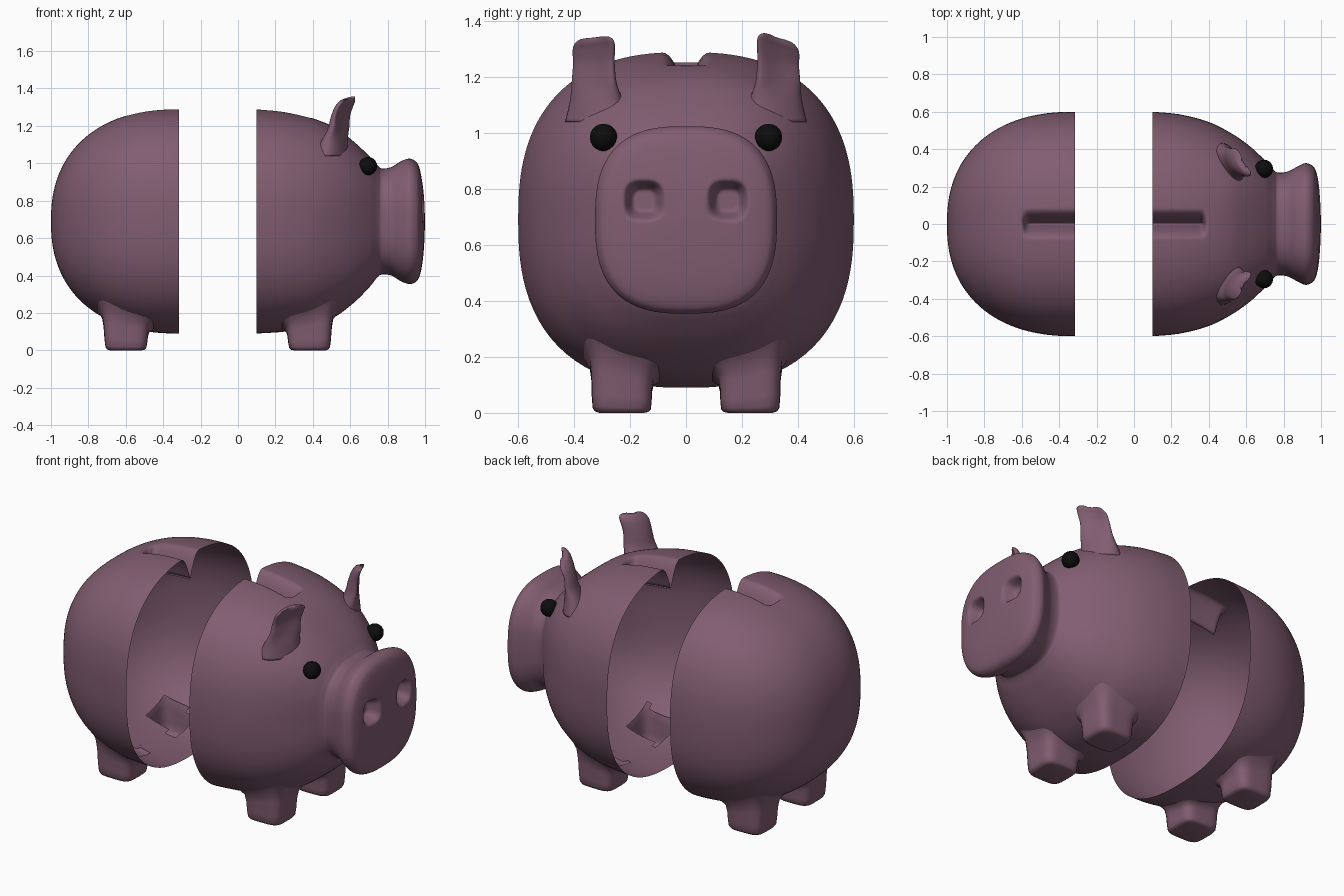
import bpy, bmesh, math
from mathutils import Vector
from mathutils.bvhtree import BVHTree

cube = bpy.data.objects.get("Cube")
if cube:
    bpy.data.objects.remove(cube, do_unlink=True)


def material(name, rgb):
    m = bpy.data.materials.new(name)
    m.use_nodes = True
    m.diffuse_color = (*rgb, 1)
    m.node_tree.nodes["Principled BSDF"].inputs["Base Color"].default_value = (*rgb, 1)
    return m


PINK = material("dusty_mauve", (0.22, 0.11, 0.165))
BLACK = material("eye_black", (0.004, 0.004, 0.004))
MID = 0.69


def smooth(t):
    t = max(0.0, min(1.0, t))
    return t * t * (3 - 2 * t)


def oval(n, power, warp=0.0):
    """Unit superellipse; warp crowds the points around the top."""
    pts = []
    for i in range(n):
        u = 2 * math.pi * i / n
        t = u - warp * math.sin(u)
        s, c = math.sin(t), math.cos(t)
        r = (abs(s) ** power + abs(c) ** power) ** (-1 / power)
        pts.append((r * s, r * c))
    return pts


def loft(rings, cap_first=False, cap_last=False):
    bm = bmesh.new()
    rows = [[bm.verts.new(p) for p in ring] for ring in rings]
    n = len(rows[0])
    for a, b in zip(rows, rows[1:]):
        for i in range(n):
            j = (i + 1) % n
            bm.faces.new((a[i], a[j], b[j], b[i]))
    if cap_first:
        bm.faces.new(rows[0])
    if cap_last:
        bm.faces.new(rows[-1])
    bmesh.ops.remove_doubles(bm, verts=bm.verts, dist=1e-5)
    bmesh.ops.recalc_face_normals(bm, faces=bm.faces)
    return bm


def finish(bm, name, mat):
    mesh = bpy.data.meshes.new(name)
    bm.to_mesh(mesh)
    bm.free()
    mesh.materials.append(mat)
    for p in mesh.polygons:
        p.use_smooth = True
    ob = bpy.data.objects.new(name, mesh)
    bpy.context.collection.objects.link(ob)
    return ob


def spline(keys, steps):
    """Smooth interpolation through rows of numbers."""
    out = []
    last = len(keys) - 1
    for i in range(last):
        k = [keys[max(0, min(last, i + d))] for d in (-1, 0, 1, 2)]
        for s in range(steps):
            t = s / steps
            out.append([b + 0.5 * t * (c - a + t * (2 * a - 5 * b + 4 * c - d + t * (3 * (b - c) + d - a)))
                        for a, b, c, d in zip(*k)])
    out.append(list(keys[last]))
    return out


def dent(x, y, z):
    """Coin slot pressed into the top, nostrils pressed into the snout."""
    if z > 1.1:
        run = smooth((x + 0.60) / 0.035) * smooth((0.39 - x) / 0.035)
        z -= 0.15 * run * max(0, 1 - abs(y) / 0.085) ** 2
    if x > 0.95:
        q = (abs(abs(y) - 0.15) ** 3 + abs(z - 0.76) ** 3) ** (1 / 3) / 0.076
        x -= 0.07 * smooth((1 - q) / 0.55)
    return x, y, z


def shell(stations):
    rings = []
    for x, half, top, bottom, power in stations:
        mid, tall = (top + bottom) / 2, (top - bottom) / 2
        rings.append([dent(x, half * s, mid + tall * c) for s, c in oval(160, power, 0.7)])
    return loft(rings)


# Rear half: rounded dome, open at the cut
rear = []
for i in range(81):
    a = math.pi / 2 * i / 80
    e = 2 / 2.3
    r = 0.6 * max(0, math.cos(a)) ** e if i < 80 else 0
    rear.append((-0.315 - 0.685 * math.sin(a) ** e, r, MID + r, MID - r, 2.5))

# Front half: x, half width, top, bottom, squareness
front = spline([
    (0.10, 0.60, 1.29, 0.09, 2.5),
    (0.25, 0.585, 1.275, 0.10, 2.5),
    (0.40, 0.545, 1.24, 0.125, 2.5),
    (0.52, 0.485, 1.19, 0.18, 2.6),
    (0.62, 0.415, 1.115, 0.255, 2.8),
    (0.70, 0.34, 1.04, 0.335, 2.9),
    (0.745, 0.29, 0.99, 0.39, 2.8),
    (0.77, 0.275, 0.972, 0.405, 2.7),
    (0.82, 0.28, 0.98, 0.40, 2.7),
    (0.87, 0.305, 1.01, 0.37, 2.7),
    (0.915, 0.325, 1.025, 0.355, 2.7),
    (0.95, 0.315, 1.01, 0.365, 2.7),
    (0.97, 0.29, 0.975, 0.395, 2.7),
    (0.985, 0.23, 0.90, 0.46, 2.6),
    (0.995, 0.13, 0.81, 0.56, 2.4),
    (1.0, 0.0, 0.69, 0.69, 2.2)], 14)


# Hollow legs, each blended into the belly and opened to the inside
def leg(body, tree, cx, cy, name):
    rings = []
    for f, hx, hy in ((0, 0.0, 0.0), (0, 0.085, 0.08), (0.03, 0.101, 0.096), (0.1, 0.109, 0.104),
                      (0.3, 0.114, 0.107), (0.65, 0.119, 0.109), (0.88, 0.127, 0.115), (1, 0.148, 0.135)):
        ring = []
        for s, c in oval(48, 4.5):
            x, y = cx + hx * s, cy + hy * c
            hit = tree.ray_cast(Vector((x, y, MID)), Vector((0, 0, -1)))[0]
            ring.append((x, y, f * (hit.z if hit else 0.15)))
        rings.append(ring)
    finish(loft(rings), name, PINK)
    inside = []
    for face in body.faces:
        p = face.calc_center_median()
        if p.z < 0.4 and abs(p.x - cx) < 0.105 and abs(p.y - cy) < 0.095:
            inside.append(face)
    bmesh.ops.delete(body, geom=inside, context='FACES')


for label, stations, leg_x in (("rear", rear, -0.60), ("front", front, 0.383)):
    body = shell(stations)
    tree = BVHTree.FromBMesh(body)
    for side, sy in (("left", 1), ("right", -1)):
        leg(body, tree, leg_x, sy * 0.23, f"{label}_leg_{side}")
    finish(body, label + "_body_half", PINK)

# Ears: cupped blades, the one at +y with a drooping outer corner
across = Vector((-0.5, 0.86))
for side, sy, droop in (("left", 1, 0.3), ("right", -1, 0.1)):
    rings = []
    for z, cx, wide, thick in spline([(1.04, 0.50, 0.12, 0.07), (1.12, 0.515, 0.102, 0.05),
                                      (1.18, 0.525, 0.09, 0.034), (1.25, 0.535, 0.084, 0.026),
                                      (1.30, 0.552, 0.086, 0.024), (1.325, 0.565, 0.08, 0.022),
                                      (1.34, 0.572, 0.06, 0.016), (1.343, 0.573, 0.03, 0.008)], 5):
        ring = []
        for s, c in oval(32, 2.4):
            w = wide * s
            cup = 0.02 * s * s * smooth((z - 1.1) / 0.1)
            x = cx + across.x * w + 0.86 * (thick * c + cup)
            y = 0.32 + across.y * w + 0.5 * (thick * c + cup)
            ring.append((x, sy * y, z - droop * w * smooth((z - 1.2) / 0.13)))
        rings.append(ring)
    finish(loft(rings, True, True), "ear_" + side, PINK)

# Eyes
for side, sy in (("left", 1), ("right", -1)):
    bm = bmesh.new()
    bmesh.ops.create_uvsphere(bm, u_segments=16, v_segments=10, radius=0.049)
    bmesh.ops.translate(bm, verts=bm.verts, vec=(0.695, sy * 0.295, 0.985))
    finish(bm, "eye_" + side, BLACK)
